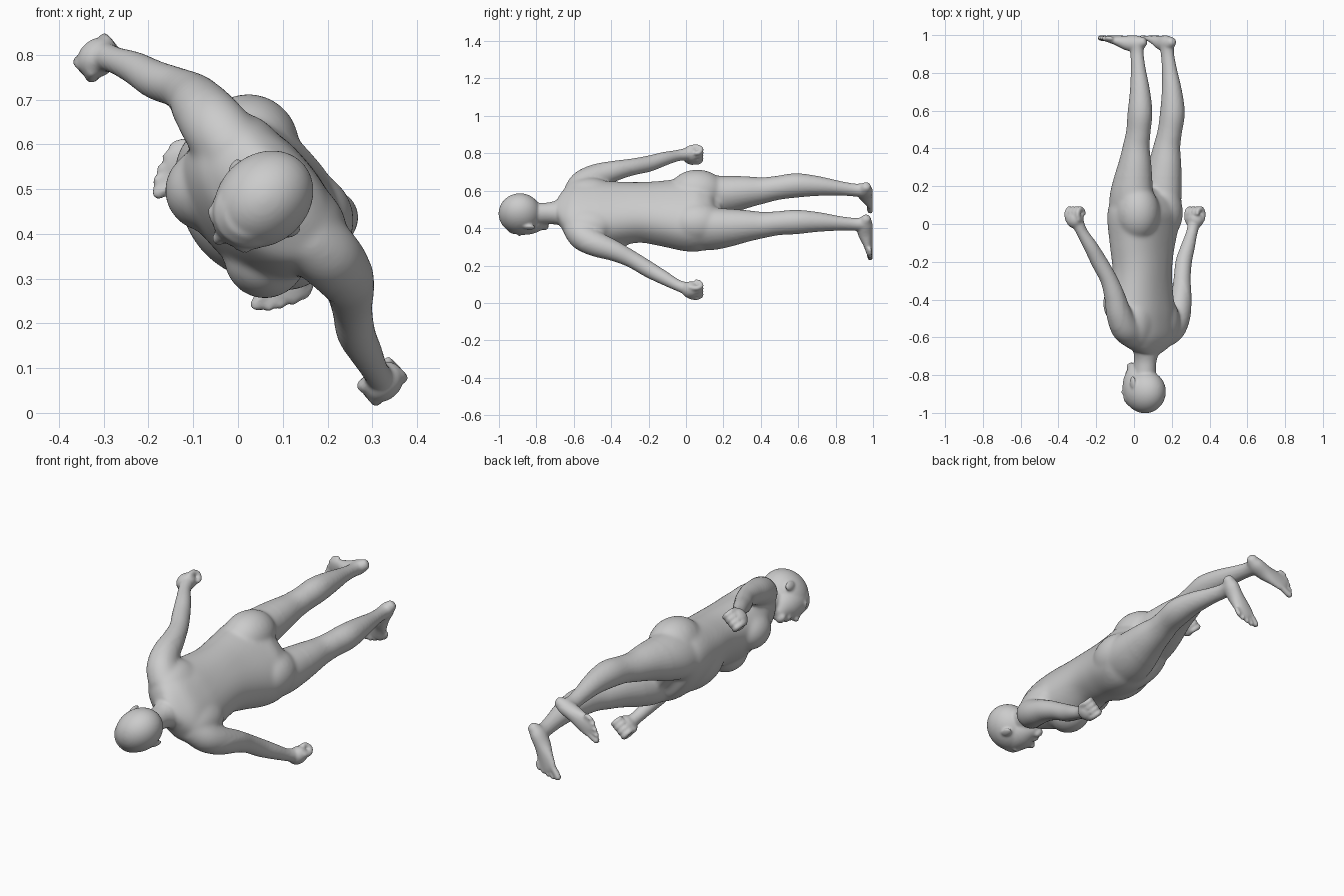
import bpy, bmesh, math
from mathutils import Vector, Matrix

# Local body frame: X = body left, Y = body front, Z = head-to-foot
bm = bmesh.new()


def smooth_path(keys, steps=5):
    """Catmull-Rom interpolation of (x, y, z, r1, r2) keys."""
    k = [keys[0]] + list(keys) + [keys[-1]]
    out = []
    for i in range(1, len(k) - 2):
        for j in range(steps):
            t = j / steps
            out.append([0.5 * (2 * b + (c - a) * t + (2 * a - 5 * b + 4 * c - d) * t * t
                               + (3 * b - a - 3 * c + d) * t ** 3)
                        for a, b, c, d in zip(k[i - 1], k[i], k[i + 1], k[i + 2])])
    return out + [list(keys[-1])]


def tube(keys, side=1, power=2.0, n=28):
    """Loft elliptical sections along a path, with rounded ends."""
    keys = [(p[0] * side, p[1], p[2], p[3], p[-1]) for p in keys]
    path = smooth_path(keys)
    pts = [Vector(p[:3]) for p in path]
    whole = (pts[-1] - pts[0]).normalized()
    ref = Vector((1, 0, 0)) if abs(whole.x) < 0.4 else Vector((0, 1, 0))
    rings = []
    for i, p in enumerate(path):
        t = (pts[min(i + 1, len(pts) - 1)] - pts[max(i - 1, 0)]).normalized()
        e1 = (ref - t * ref.dot(t)).normalized()
        e2 = t.cross(e1)
        specs = [(0, 1)]
        if i == 0:
            specs = [(-0.5, 0.35), (-0.35, 0.75), (0, 1)]
        elif i == len(path) - 1:
            specs = [(0, 1), (0.35, 0.75), (0.5, 0.35)]
        for off, sc in specs:
            c = pts[i] + t * off * min(p[3], p[4])
            ring = []
            for j in range(n):
                u, v = math.cos(2 * math.pi * j / n), math.sin(2 * math.pi * j / n)
                u = math.copysign(abs(u) ** (2 / power), u)
                v = math.copysign(abs(v) ** (2 / power), v)
                ring.append(bm.verts.new(c + e1 * u * p[3] * sc + e2 * v * p[4] * sc))
            rings.append(ring)
    for r, q in zip(rings, rings[1:]):
        for j in range(n):
            bm.faces.new((r[j], r[(j + 1) % n], q[(j + 1) % n], q[j]))
    bm.faces.new(rings[0][::-1])
    bm.faces.new(rings[-1])


def ball(c, r, side=1, turn=0.0):
    m = (Matrix.Translation((c[0] * side, c[1], c[2])) @ Matrix.Rotation(turn * side, 4, 'Z')
         @ Matrix.Diagonal((*r, 1)))
    bmesh.ops.create_icosphere(bm, subdivisions=4, radius=1, matrix=m)


# Torso, belly and neck
tube([(0, -.02, -.685, .06, .055), (0, -.025, -.65, .14, .082), (0, -.022, -.6, .18, .112),
      (-.004, -.005, -.5, .195, .135), (-.01, .005, -.4, .187, .142),
      (-.014, -.004, -.25, .17, .134), (-.01, 0, -.12, .188, .142), (-.003, 0, 0, .213, .152),
      (0, -.005, .07, .215, .153), (0, -.01, .12, .195, .13), (0, -.01, .15, .15, .09)],
     power=2.3, n=48)
ball((-.005, .048, -.07), (.16, .122, .17))
tube([(0, -.005, -.82, .058, .065), (0, -.012, -.73, .056, .061),
      (0, -.02, -.67, .078, .066), (0, -.02, -.62, .12, .075)])

# Head, jaw and nose
ball((0, -.01, -.888), (.1, .119, .114))
tube([(0, .03, -.93, .08, .082), (0, .035, -.86, .083, .086), (0, .042, -.8, .07, .073),
      (0, .055, -.755, .042, .045)])
tube([(0, .106, -.885, .01), (0, .12, -.85, .012), (0, .124, -.832, .016)])
ball((0, .102, -.79), (.026, .014, .016))
ball((0, .085, -.755), (.03, .022, .022))

for s in (-1, 1):
    # Brow, eye and ear
    ball((.038, .09, -.89), (.03, .022, .014), s)
    ball((.038, .091, -.868), (.018, .015, .011), s)
    ball((.096, -.008, -.838), (.011, .022, .034), s, .35)
    # Chest, shoulder blade and buttock (the hips are turned slightly)
    ball((.1, .073, -.42), (.092, .093, .115), s)
    ball((.1, -.05, -.52), (.1, .08, .14), s)
    ball((.104 - .01 * s, -.05 + .01 * s, .06), (.115, .118, .15), s)
    # Arm, the right one swung further back
    swing = .01 if s > 0 else -.026
    arm = [(.12, -.03, -.585, .075), (.19, -.035, -.548, .075), (.24, -.035, -.475, .067),
           (.277, -.027, -.38, .055), (.314, -.006, -.29, .045), (.36, .022, -.2, .043),
           (.408, .036, -.12, .037), (.452, .05, -.045, .03), (.475, .056, .01, .034)]
    weight = (0, 0, .15, .5, .9, 1, .9, .6, .3)
    tube([(a, d + swing * w, z, r) for (a, d, z, r), w in zip(arm, weight)], s)
    # Closed hand with thumb
    ball((.482, .06, .025), (.042, .05, .048), s)
    for i in range(4):
        d = .022 + .025 * i
        tube([(.495, d, .02, .015), (.503, d, .055, .0145), (.487, d, .08, .0145),
              (.463, d, .071, .0135), (.455, d, .05, .012)], s, n=14)
    tube([(.47, .088, .0, .015), (.46, .099, .03, .0145), (.455, .088, .062, .011)], s, n=14)
    # Leg
    tube([(.11, -.005, .03, .095, .12), (.113, -.012, .12, .103, .125),
          (.116, -.025, .2, .1, .115), (.12, -.045, .31, .084, .092),
          (.123, -.058, .41, .068, .073), (.126, -.075, .49, .062, .066),
          (.13, -.09, .59, .063, .067), (.128, -.088, .7, .052, .055),
          (.125, -.073, .82, .037, .041), (.122, -.062, .9, .032, .037),
          (.121, -.06, .95, .036, .042)], s)
    # Foot and toes
    tube([(.113, -.105, .966, .025, .024), (.12, -.065, .956, .036, .042),
          (.138, -.01, .958, .038, .04), (.16, .045, .972, .046, .026),
          (.178, .085, .98, .05, .018), (.186, .105, .983, .042, .014)], s)
    toes = [(.168, .17, .0155), (.189, .153, .012), (.203, .129, .0115),
            (.214, .103, .011), (.222, .075, .011)]
    for i, (a, d, r) in enumerate(toes):
        tube([(.15 + .014 * i, .085 - .012 * i, .982, r), (a - .007, d - .03, .983, r),
              (a, d - .008, .985, r)], s, n=14)

bmesh.ops.recalc_face_normals(bm, faces=bm.faces)
mesh = bpy.data.meshes.new("body")
bm.to_mesh(mesh)
bm.free()
body = bpy.data.objects.new("body", mesh)
bpy.context.collection.objects.link(body)

# Fuse the parts into one soft skin; the trunk is softened more than hands, feet and face
remesh = body.modifiers.new("fuse", 'REMESH')
remesh.mode = 'VOXEL'
remesh.voxel_size = 0.0065
remesh.use_smooth_shade = True
fused = bpy.data.meshes.new_from_object(body.evaluated_get(bpy.context.evaluated_depsgraph_get()))
body.modifiers.clear()
body.data = fused
trunk = body.vertex_groups.new(name="trunk")
trunk.add([v.index for v in fused.vertices
           if -.68 < v.co.z < .25 and abs(v.co.x) < .27], 1.0, 'REPLACE')
for name, group, count in (("soften_trunk", "trunk", 35), ("soften", "", 6)):
    soft = body.modifiers.new(name, 'SMOOTH')
    soft.factor = 0.5
    soft.iterations = count
    soft.vertex_group = group

# Lay the figure along y, tilted onto its side
c, k = .66, .7513
body.matrix_world = Matrix(((c, -k, 0, .05), (0, 0, 1, 0), (-k, -c, 0, .471), (0, 0, 0, 1)))
